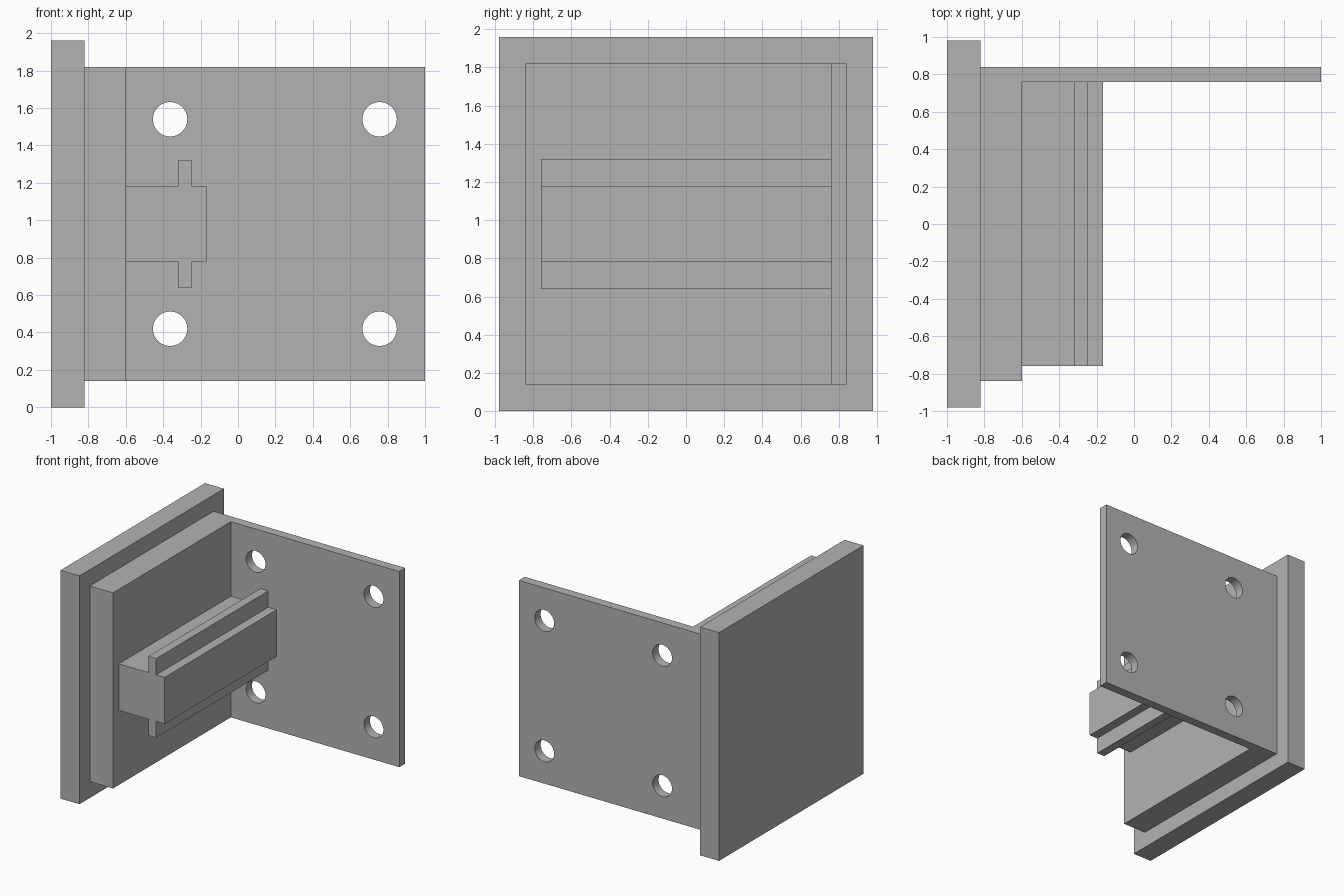
import bpy
import bmesh
from mathutils import Vector

cube = bpy.data.objects.get("Cube")
if cube:
    bpy.data.objects.remove(cube, do_unlink=True)

grey = bpy.data.materials.new("plain grey")
grey.use_nodes = True
colour = (0.45, 0.45, 0.45, 1)
grey.diffuse_color = colour
grey.node_tree.nodes["Principled BSDF"].inputs["Base Color"].default_value = colour

MID = 0.98  # height of the horizontal symmetry plane


def extrude(name, points, offset):
    """Extrude a closed planar outline into a solid."""
    bm = bmesh.new()
    face = bm.faces.new([bm.verts.new(p) for p in points])
    out = bmesh.ops.extrude_face_region(bm, geom=[face])
    moved = [v for v in out["geom"] if isinstance(v, bmesh.types.BMVert)]
    bmesh.ops.translate(bm, verts=moved, vec=Vector(offset))
    bmesh.ops.recalc_face_normals(bm, faces=bm.faces)
    mesh = bpy.data.meshes.new(name)
    bm.to_mesh(mesh)
    bm.free()
    mesh.materials.append(grey)
    obj = bpy.data.objects.new(name, mesh)
    bpy.context.collection.objects.link(obj)
    return obj


# Square end plate
outline = [(-1, -0.98), (-0.82, -0.98), (-0.82, 0.98), (-1, 0.98)]
extrude("end_plate", [(x, y, 0) for x, y in outline], (0, 0, 2 * MID))

# L-shaped bracket: thick pad and thin flange
outline = [(-0.82, -0.84), (-0.6, -0.84), (-0.6, 0.76),
           (1, 0.76), (1, 0.84), (-0.82, 0.84)]
bracket = extrude("angle_bracket", [(x, y, MID - 0.84) for x, y in outline],
                  (0, 0, 1.68))

# Rail with a fin above and below, outline mirrored about the middle
upper = [(-0.6, 0.2), (-0.32, 0.2), (-0.32, 0.34),
         (-0.245, 0.34), (-0.245, 0.2), (-0.165, 0.2)]
outline = upper + [(x, -z) for x, z in reversed(upper)]
extrude("finned_rail", [(x, -0.76, MID + z) for x, z in outline], (0, 1.52, 0))

# Four bolt holes through the flange
for x in (-0.363, 0.757):
    for z in (MID - 0.56, MID + 0.56):
        bpy.ops.mesh.primitive_cylinder_add(
            vertices=48, radius=0.092, depth=0.3,
            location=(x, 0.8, z), rotation=(1.5708, 0, 0))
        cutter = bpy.context.object
        cutter.name = "bolt_hole_cutter"
        cutter.data.materials.append(grey)
        cutter.hide_render = True
        cutter.hide_set(True)
        cut = bracket.modifiers.new("bolt_hole", "BOOLEAN")
        cut.operation = "DIFFERENCE"
        cut.solver = "EXACT"
        cut.object = cutter

# Smooth hole walls, crisp edges elsewhere
bpy.context.view_layer.update()
depsgraph = bpy.context.evaluated_depsgraph_get()
finished = bpy.data.meshes.new_from_object(bracket.evaluated_get(depsgraph))
bracket.modifiers.clear()
bracket.data = finished
for obj in [o for o in bpy.data.objects if o.name.startswith("bolt_hole_cutter")]:
    bpy.data.objects.remove(obj, do_unlink=True)
bpy.ops.object.select_all(action="DESELECT")
bracket.select_set(True)
bpy.context.view_layer.objects.active = bracket
bpy.ops.object.shade_smooth_by_angle()
